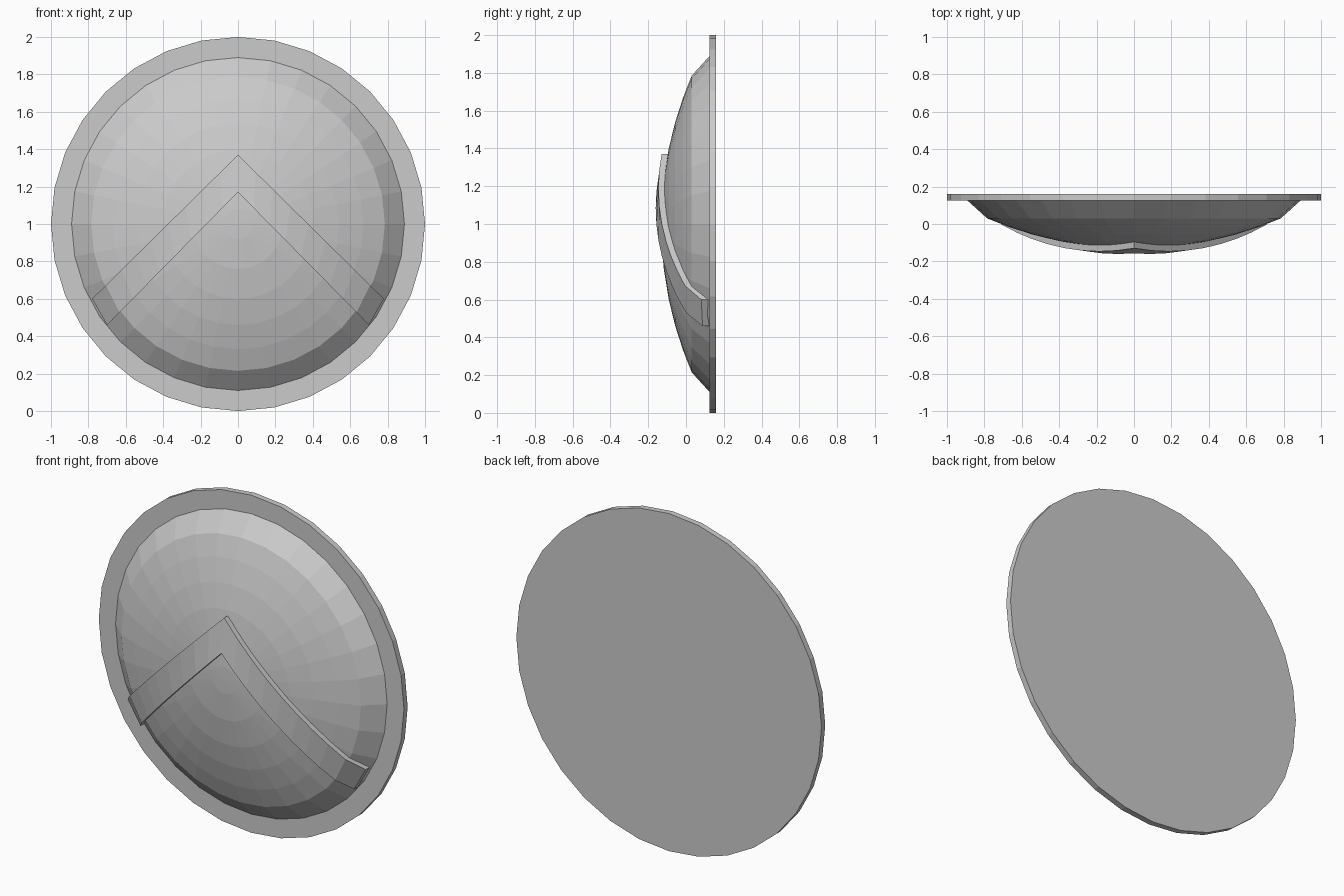
import bpy, bmesh, math

if "Cube" in bpy.data.objects:
    bpy.data.objects.remove(bpy.data.objects["Cube"])

SIDES = 32
CZ = 1.0                      # height of the shield centre
PEAK, EDGE_R, EDGE_Y = -0.132, 0.785, 0.03
FOOT_R, RIM_FRONT, RIM_BACK = 0.89, 0.125, 0.16
SAG = EDGE_Y - PEAK
BALL_R = (EDGE_R ** 2 + SAG ** 2) / (2 * SAG)


def dome_y(r):
    """Depth of the dome surface at distance r from the centre."""
    if r <= EDGE_R:
        return PEAK + BALL_R - math.sqrt(BALL_R ** 2 - r * r)
    return EDGE_Y + (r - EDGE_R) / (FOOT_R - EDGE_R) * (RIM_FRONT - EDGE_Y)


def finish(name, bm):
    bmesh.ops.recalc_face_normals(bm, faces=bm.faces)
    me = bpy.data.meshes.new(name)
    bm.to_mesh(me)
    bm.free()
    ob = bpy.data.objects.new(name, me)
    bpy.context.collection.objects.link(ob)
    return ob


def lathe(name, profile, front_pole=None):
    """Rings of (radius, y) around the y axis, closed at both ends."""
    bm = bmesh.new()
    rings = []
    for r, y in profile:
        rings.append([bm.verts.new((r * math.sin(2 * math.pi * i / SIDES), y,
                                    CZ + r * math.cos(2 * math.pi * i / SIDES)))
                      for i in range(SIDES)])
    for a, b in zip(rings, rings[1:]):
        for i in range(SIDES):
            j = (i + 1) % SIDES
            bm.faces.new((a[i], a[j], b[j], b[i]))
    if front_pole is None:
        bm.faces.new(rings[0])
    else:
        tip = bm.verts.new((0, front_pole, CZ))
        for i in range(SIDES):
            bm.faces.new((tip, rings[0][i], rings[0][(i + 1) % SIDES]))
    bm.faces.new(rings[-1])
    return finish(name, bm)


# Flat backing disc that shows as the rim
lathe("rim_disc", [(1, RIM_FRONT), (1, RIM_BACK)])

# Domed front, its foot sunk into the disc
radii = [0.08, 0.24, 0.40, 0.54, 0.67, EDGE_R, FOOT_R]
lathe("dome", [(r, dome_y(r)) for r in radii] + [(FOOT_R, 0.14)], PEAK)

# Raised chevron band following the dome: one arm, mirrored
THICK = 0.032
bm = bmesh.new()
sections = []
for t in [0, 0.12, 0.24, 0.36, 0.48, 0.6, 0.7, 0.8, 0.906, 1]:
    upper = (0.78 * t, 1.37 - 0.77 * t)
    lower = (0.70 * t, 1.17 - 0.71 * t)
    ring = []
    for (x, z), lift in ((upper, -THICK), (lower, -THICK), (lower, 0.012), (upper, 0.012)):
        ring.append(bm.verts.new((x, dome_y(math.hypot(x, z - CZ)) + lift, z)))
    sections.append(ring)
for a, b in zip(sections, sections[1:]):
    for i in range(4):
        j = (i + 1) % 4
        bm.faces.new((a[i], a[j], b[j], b[i]))
bm.faces.new(sections[-1])
chevron = finish("chevron_band", bm)
mirror = chevron.modifiers.new("mirror", 'MIRROR')
mirror.use_axis = (True, False, False)
